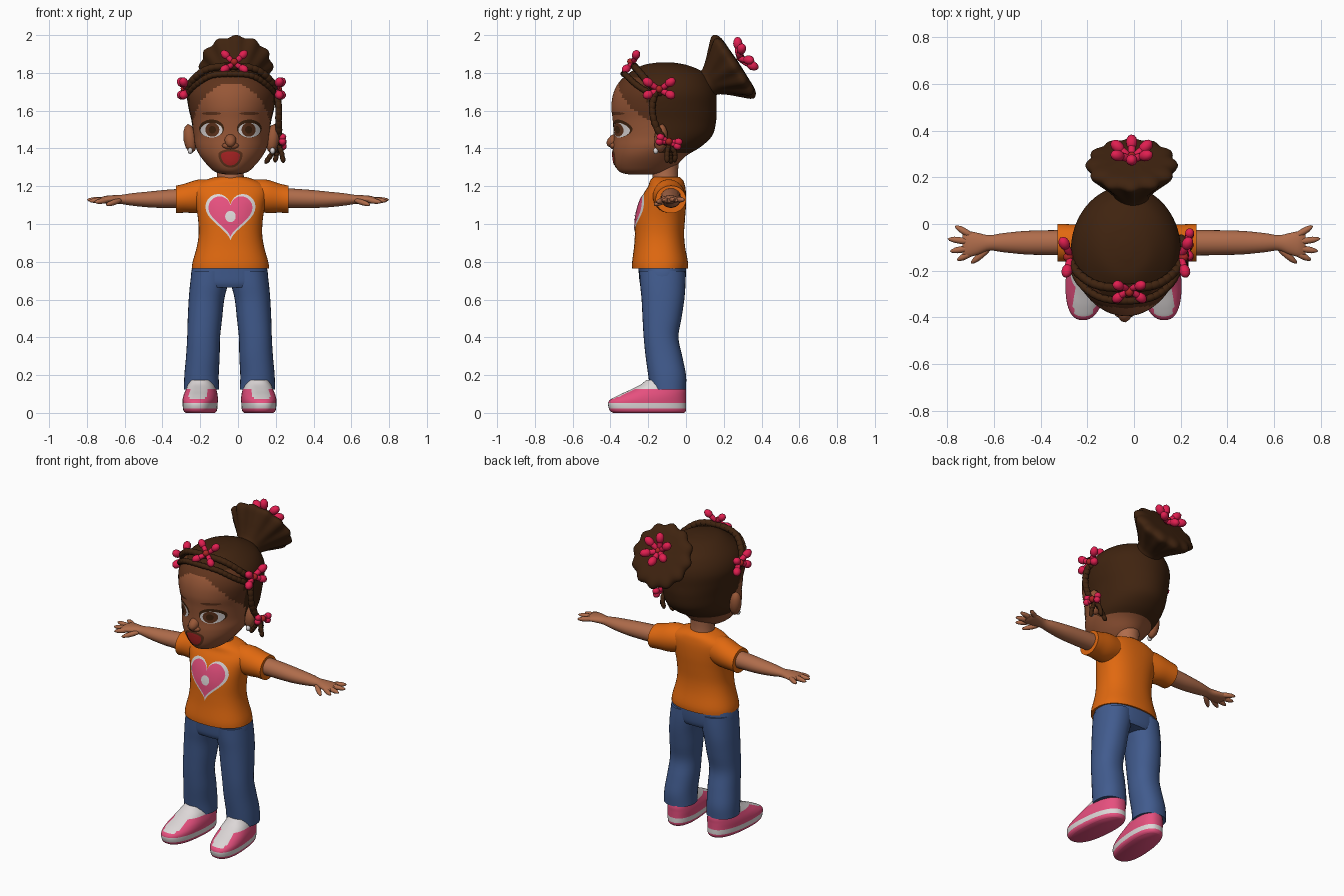
import bpy, bmesh, math
from mathutils import Vector, Matrix
from mathutils.bvhtree import BVHTree

if "Cube" in bpy.data.objects:
    bpy.data.objects.remove(bpy.data.objects["Cube"])

def material(name, r, g, b):
    m = bpy.data.materials.new(name)
    m.diffuse_color = (r, g, b, 1)
    m.use_nodes = True
    m.node_tree.nodes["Principled BSDF"].inputs["Base Color"].default_value = m.diffuse_color
    return m

SKIN = material("skin", .43, .15, .07)
FACE = material("face skin", .31, .095, .038)
HAIR = material("dark hair", .05, .017, .005)
EDGE = material("hairline brown", .115, .034, .012)
ORANGE = material("orange cloth", .75, .14, .005)
DENIM = material("blue denim", .053, .105, .27)
PINK = material("pink", .79, .08, .21)
WHITE = material("soft white", .72, .68, .68)
BOW = material("bow red", .75, .013, .08)
RED = material("mouth red", .42, .018, .018)

def finish(name, bm, mats):
    bmesh.ops.recalc_face_normals(bm, faces=bm.faces)
    me = bpy.data.meshes.new(name)
    bm.to_mesh(me)
    bm.free()
    ob = bpy.data.objects.new(name, me)
    bpy.context.collection.objects.link(ob)
    for m in mats:
        me.materials.append(m)
    bpy.ops.object.select_all(action='DESELECT')
    ob.select_set(True)
    bpy.context.view_layer.objects.active = ob
    bpy.ops.object.shade_smooth_by_angle(angle=math.radians(50))
    return ob

def smooth_path(pts, sub):
    """Catmull-Rom through tuples of any length."""
    out = []
    for i in range(len(pts) - 1):
        a, b, c, d = pts[max(i - 1, 0)], pts[i], pts[i + 1], pts[min(i + 2, len(pts) - 1)]
        for k in range(sub):
            t = k / sub
            out.append(tuple(.5 * (2 * q + (r - p) * t + (2 * p - 5 * q + 4 * r - s) * t * t
                                   + (3 * q - p - 3 * r + s) * t ** 3) for p, q, r, s in zip(a, b, c, d)))
    return out + [tuple(pts[-1])]

def loft(name, rings, axis, mats, n=32, sub=4, power=2, rule=None, post=None, wave=None):
    """Rings are (position on axis, centre u, centre v, radius u, radius v)."""
    bm, rows = bmesh.new(), []
    for t, cu, cv, ru, rv in smooth_path(rings, sub):
        row = []
        for k in range(n):
            a = 2 * math.pi * k / n
            c, s, w = math.cos(a), math.sin(a), wave(a, t) if wave else 1
            u = cu + ru * w * math.copysign(abs(c) ** (2 / power), c)
            v = cv + rv * w * math.copysign(abs(s) ** (2 / power), s)
            row.append(bm.verts.new((u, v, t) if axis == 'z' else (t, u, v)))
        rows.append(row)
    for p, q in zip(rows, rows[1:]):
        for k in range(n):
            bm.faces.new((p[k], p[(k + 1) % n], q[(k + 1) % n], q[k]))
    bm.faces.new(rows[0])
    bm.faces.new(rows[-1])
    if rule:
        for f in bm.faces:
            f.material_index = rule(f.calc_center_median())
    if post:
        for v in bm.verts:
            v.co = post(v.co)
    return finish(name, bm, mats)

def span(rows, cx):
    """(z, y front, y back, half width) to loft rings."""
    return [(z, cx, (f + b) / 2, w, (b - f) / 2) for z, f, b, w in rows]

def blobs(name, items, mat):
    """Ellipsoids from tip to tip: (a, b, radius)."""
    bm = bmesh.new()
    for a, b, r in items:
        a, b = Vector(a), Vector(b)
        d = b - a
        m = (Matrix.Translation((a + b) / 2) @ d.to_track_quat('Z', 'Y').to_matrix().to_4x4()
             @ Matrix.Diagonal((r, r, d.length / 2, 1)))
        bmesh.ops.create_icosphere(bm, subdivisions=2, radius=1, matrix=m)
    return finish(name, bm, [mat])

def decal(name, target, cx, cz, outline, mat, off):
    """Thin plate laid on the front of a target."""
    me = target.data
    tree = BVHTree.FromPolygons([v.co for v in me.vertices], [p.vertices[:] for p in me.polygons])
    bm, n, rows = bmesh.new(), 48, []
    def put(x, z):
        hit = tree.ray_cast(Vector((x, -1, z)), Vector((0, 1, 0)))[0]
        return bm.verts.new((x, (hit.y if hit else -.3) - off, z))
    mid = put(cx, cz)
    for k in range(1, 6):
        pts = [outline(2 * math.pi * i / n) for i in range(n)]
        rows.append([put(cx + x * k / 5, cz + z * k / 5) for x, z in pts])
    for i in range(n):
        j = (i + 1) % n
        bm.faces.new((mid, rows[0][i], rows[0][j]))
        for p, q in zip(rows, rows[1:]):
            bm.faces.new((p[i], q[i], q[j], p[j]))
    return finish(name, bm, [mat])

def oval(rx, rz):
    return lambda t: (rx * math.cos(t), rz * math.sin(t))

def grin(rx, rz):
    return lambda t: (rx * math.cos(t), rz * math.sin(t) * (.35 if math.sin(t) > 0 else 1))

def heart(s):
    return lambda t: (s * 16 * math.sin(t) ** 3, s * 1.03 * (13 * math.cos(t) - 5 * math.cos(2 * t)
                      - 2 * math.cos(3 * t) - math.cos(4 * t)))

def bow(name, centre, normal, up, size, angles, lean=.3, r=.024):
    c, nrm, up = Vector(centre), Vector(normal).normalized(), Vector(up).normalized()
    side = up.cross(nrm)
    items = []
    for a in angles:
        d = side * math.cos(math.radians(a)) + up * math.sin(math.radians(a)) + nrm * lean
        items += [(c, c + d * size * .8, r * .7), (c + d * size * .4, c + d * size, r)]
    blobs(name + "_loops", items, BOW)
    blobs(name + "_knot", [(c - nrm * .01, c + nrm * .035, .02)], RED)

def braid(name, pts, r, step):
    path = [Vector(p) for p in smooth_path(pts, 12)]
    items, last = [], path[0]
    for p in path[1:]:
        if (p - last).length >= step:
            d = (p - last) * .6
            items.append((last - d, p + d, r))
            last = p
    blobs(name, items, HAIR)

C = -.04  # body centre line

# shirt with sleeves, heart print
shirt = loft("shirt", span([(.765, -.285, .01, .205), (.8, -.285, .01, .2), (.88, -.275, -.005, .178),
    (.95, -.27, -.01, .168), (1.03, -.265, -.005, .172), (1.1, -.25, 0, .185), (1.16, -.225, 0, .2),
    (1.2, -.2, -.005, .19), (1.23, -.19, -.015, .14), (1.25, -.17, -.035, .08)], C), 'z', [ORANGE], 48, 4, 2.3)
decal("heart_border", shirt, C, 1.057, heart(.0083), WHITE, .003)
decal("heart_fill", shirt, C, 1.057, heart(.0073), PINK, .006)
decal("heart_spot", shirt, C, 1.04, oval(.028, .03), WHITE, .009)

# jeans
loft("jeans_hips", span([(.665, -.235, -.015, .18), (.69, -.245, -.005, .2), (.74, -.25, 0, .203),
                         (.8, -.255, 0, .19)], C - .005), 'z', [DENIM], 40, 4, 2.4)

def shoe_rule(cx):
    def rule(c):
        white = .02 < c.z < .05 or (abs(c.x - cx) < .045 and c.y < -.2 and c.z > .075) or (c.z > .125 and c.y < -.1)
        return 1 if white else 0
    return rule

for s, side in ((-1, "right"), (1, "left")):
    mx = C - .005
    loft(side + "_jeans_leg", [(z, mx + s * cx, cy, rx, ry) for z, cx, cy, rx, ry in (
        (.125, .148, -.095, .093, .095), (.2, .148, -.1, .091, .1), (.3, .141, -.117, .089, .097),
        (.4, .137, -.132, .087, .092), (.5, .13, -.127, .091, .103), (.6, .122, -.122, .094, .113),
        (.68, .109, -.123, .1, .12), (.75, .1, -.125, .1, .122))], 'z', [DENIM], 32, 4, 2.2)
    # shoes, toes turned out a little
    cx = mx + s * .155
    loft(side + "_shoe", span([(0, -.385, -.01, .074), (.015, -.405, 0, .086), (.06, -.41, 0, .09),
        (.09, -.365, 0, .088), (.12, -.3, 0, .08), (.15, -.24, -.01, .07), (.175, -.21, -.04, .055)], cx),
        'z', [PINK, WHITE], 48, 5, 2.4, shoe_rule(cx),
        lambda v, s=s: Vector((v.x + s * (-v.y - .2) * .09, v.y, v.z)))
    # sleeve, arm, fingers
    loft(side + "_sleeve", [(-.03 + s * x, cy, cz, ry, rz) for x, cy, cz, ry, rz in (
        (.1, -.095, 1.155, .075, .08), (.18, -.09, 1.147, .085, .088), (.25, -.082, 1.137, .081, .077),
        (.298, -.08, 1.13, .081, .073))], 'x', [ORANGE], 32)
    loft(side + "_arm", [(s * x, cy, cz, ry, rz) for x, cy, cz, ry, rz in (
        (.25, -.08, 1.138, .055, .052), (.38, -.08, 1.133, .053, .048), (.47, -.08, 1.13, .05, .042),
        (.56, -.08, 1.13, .041, .033), (.62, -.081, 1.13, .033, .024), (.67, -.085, 1.13, .047, .022),
        (.71, -.086, 1.128, .055, .019), (.735, -.086, 1.126, .048, .01))], 'x', [SKIN], 24)
    blobs(side + "_fingers", [((s * ax, ay, 1.13), (s * bx, by, bz), .015) for ax, ay, bx, by, bz in (
        (.67, -.11, .76, -.156, 1.115), (.68, -.1, .79, -.117, 1.122), (.68, -.08, .80, -.063, 1.128),
        (.68, -.06, .768, -.008, 1.128), (.61, -.095, .7, -.17, 1.1))], SKIN)

# neck and head, coloured by hairline rules
loft("neck", [(1.2, C, -.105, .075, .07), (1.27, C, -.11, .07, .068), (1.36, C, -.11, .075, .075)], 'z', [SKIN])
H = -.035

def head_rule(c):
    if c.z < 1.38:
        return 0
    if c.z > 1.78 or c.y > -.24 + .214 * (1.84 - c.z):
        return 2
    return 0 if ((c.x - H) / .215) ** 2 + ((c.z - 1.45) / .295) ** 2 < 1 else 1

head = loft("head", span([(1.262, -.3, -.16, .03), (1.275, -.35, -.1, .085), (1.31, -.375, -.05, .125),
    (1.36, -.385, 0, .165), (1.41, -.387, .08, .19), (1.47, -.383, .14, .2), (1.55, -.388, .16, .212),
    (1.62, -.395, .162, .228), (1.69, -.385, .16, .235), (1.75, -.355, .14, .215), (1.8, -.3, .1, .17),
    (1.84, -.23, .01, .105), (1.855, -.15, -.07, .03)], H), 'z', [FACE, EDGE, HAIR], 72, 6, 2, head_rule)

# face
blobs("nose", [((C, -.34, 1.47), (C, -.418, 1.415), .032), ((C - .045, -.385, 1.415), (C + .045, -.385, 1.415), .02)], FACE)
decal("lips", head, C, 1.37, grin(.064, .072), EDGE, .003)
decal("open_mouth", head, C, 1.365, grin(.05, .055), RED, .006)
for s, side in ((-1, "right"), (1, "left")):
    x = C + s * .1
    decal(side + "_lashes", head, x, 1.505, oval(.066, .048), HAIR, .002)
    decal(side + "_eye_white", head, x, 1.497, oval(.058, .039), WHITE, .004)
    decal(side + "_iris", head, x - s * .004, 1.499, oval(.037, .037), EDGE, .006)
    decal(side + "_pupil", head, x - s * .004, 1.499, oval(.019, .02), HAIR, .008)
    decal(side + "_brow", head, x, 1.585, oval(.052, .008), EDGE, .003)
    ex = H + s * .218
    blobs(side + "_ear", [((ex - s * .01, -.14, 1.375), (ex + s * .012, -.125, 1.53), .036)], FACE)
    blobs(side + "_earring", [((ex, -.16, 1.37), (ex, -.16, 1.405), .014)], WHITE)
    bow(side + "_bow", (H + s * .235, -.14, 1.71), (s, -.1, .3), (0, 0, 1), .1, (28, -28, 152, 208), .35)

# braided bands over the head
def arch(half):
    return [(H - x, y, z) for x, y, z in half] + [(H + x, y, z) for x, y, z in half[-2::-1]]

braid("crown_braid", arch([(.235, -.14, 1.69), (.215, -.2, 1.75), (.13, -.26, 1.82), (0, -.275, 1.835)]), .02, .028)
braid("hairline_braid", arch([(.228, -.19, 1.69), (.19, -.26, 1.735), (.11, -.315, 1.785), (0, -.33, 1.795)]), .017, .026)
bow("front_bow", (-.02, -.28, 1.85), (0, -.82, .57), (0, .57, .82), .095, (45, 135, 222, 318), .2, .022)

# hanging braid on one side
braid("side_braid", [(.205, -.16, 1.7), (.215, -.18, 1.62), (.215, -.16, 1.52), (.222, -.1, 1.42)], .019, .028)
bow("side_braid_bow", (.222, -.09, 1.435), (1, 0, .1), (0, .25, 1), .072, (12, -15, 168, 195), .3, .02)
for k, (x, y) in enumerate(((.15, -.08), (.195, -.06), (.24, -.1))):
    braid("braid_end_%d" % k, [(.215, -.09, 1.42), ((.22 + x) / 2, y, 1.38), (x, y, 1.33)], .014, .02)

# scalloped bun on a tilted axis, with a ring of bow loops
axis, face_up = Vector((0, .835, .55)), Vector((0, -.55, .835))
base = Vector((-.01, .08, 1.72))

def tilt(v):
    return base + Vector((v.x, 0, 0)) + face_up * v.y + axis * v.z

loft("bun", [(t, 0, 0, r, r) for t, r in ((-.05, .075), (.04, .073), (.09, .1), (.15, .152), (.195, .188),
     (.22, .183), (.235, .15), (.238, .08), (.24, .02))], 'z', [HAIR], 72, 4, post=tilt,
     wave=lambda a, t: 1 + .045 * math.cos(12 * a) * max(0, min(1, (t - .06) / .12)))
bow("bun_bow", base + axis * .25 + face_up * .02, axis, face_up, .1, range(30, 390, 60), .6, .025)
